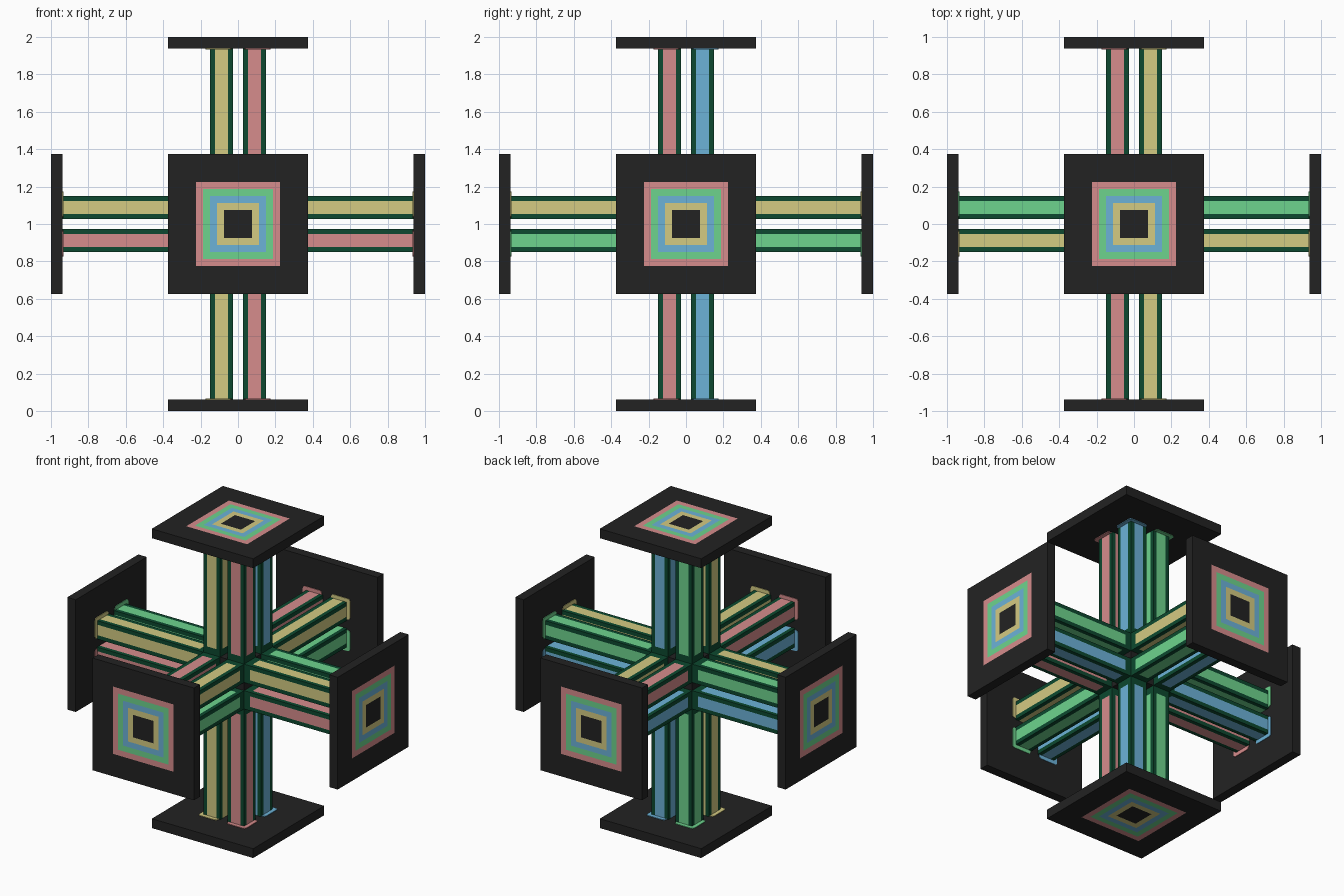
import bpy, bmesh
from mathutils import Vector, Matrix

cube = bpy.data.objects.get("Cube")
if cube:
    bpy.data.objects.remove(cube, do_unlink=True)


def material(name, srgb):
    lin = [((c + 0.055) / 1.055) ** 2.4 if c > 0.04045 else c / 12.92 for c in srgb]
    m = bpy.data.materials.new(name)
    m.use_nodes = True
    m.diffuse_color = (*lin, 1)
    bsdf = next(n for n in m.node_tree.nodes if n.type == 'BSDF_PRINCIPLED')
    bsdf.inputs["Base Color"].default_value = (*lin, 1)
    return m


BLACK = material("black", (0.135, 0.135, 0.135))
EDGE = material("dark green", (0.05, 0.285, 0.185))
RED = material("soft red", (0.84, 0.55, 0.55))
YELLOW = material("sand yellow", (0.83, 0.795, 0.51))
GREEN = material("mint green", (0.43, 0.83, 0.555))
BLUE = material("sky blue", (0.425, 0.70, 0.845))

CENTRE = Vector((0, 0, 1))
HALF = 0.375        # half width of an end plate
INNER = 0.9375      # inner face of an end plate
BEAM = (0.027, 0.15)  # inner and outer side of a beam, from the axis
MID = sum(BEAM) / 2
STRIPE = 0.035      # half width of a coloured stripe
HUB = 0.15


def box(lo, hi):
    """Axis-aligned box as a bmesh, around the model's centre."""
    a, b = Vector(map(min, lo, hi)), Vector(map(max, lo, hi))
    bm = bmesh.new()
    bmesh.ops.create_cube(bm, size=1, matrix=Matrix.LocRotScale((a + b) / 2, None, b - a))
    return bm


def finish(bm, name, mats):
    bm.normal_update()
    me = bpy.data.meshes.new(name)
    bm.to_mesh(me)
    bm.free()
    for m in mats:
        me.materials.append(m)
    ob = bpy.data.objects.new(name, me)
    ob.location = CENTRE
    bpy.context.collection.objects.link(ob)
    return ob


def place(axis, along, u, v):
    """Point from the position along an axis and on the two other axes."""
    p = [u, v]
    p.insert(axis, along)
    return Vector(p)


def end_plate(name, axis, s):
    bm = box(place(axis, s * INNER, -HALF, -HALF), place(axis, s, HALF, HALF))
    bm.normal_update()
    face = max(bm.faces, key=lambda f: f.normal[axis] * s)
    # concentric painted squares
    for width, index in ((0.15, 1), (0.0375, 2), (0.0375, 3), (0.0375, 4), (0.0375, 0)):
        bmesh.ops.inset_region(bm, faces=[face], thickness=width, use_even_offset=True)
        face.material_index = index
    finish(bm, name, [BLACK, RED, GREEN, BLUE, YELLOW])


def beam(name, axis, s, su, sv, mat):
    lo, hi = BEAM
    bm = box(place(axis, s * HUB, su * lo, sv * lo), place(axis, s * INNER, su * hi, sv * hi))
    mid = place(axis, 0, su * MID, sv * MID)
    sides = [i for i in range(3) if i != axis]
    # cut the stripe borders
    cuts = [(i, mid[i] + d) for i in sides for d in (-STRIPE, STRIPE)] + [(axis, s * 0.195)]
    for i, pos in cuts:
        n = Vector((0, 0, 0))
        n[i] = 1
        bmesh.ops.bisect_plane(bm, geom=bm.verts[:] + bm.edges[:] + bm.faces[:],
                               plane_co=n * pos, plane_no=n)
    for f in bm.faces:
        c = f.calc_center_median()
        if s * c[axis] > 0.195 and any(abs(c[i] - mid[i]) < STRIPE for i in sides):
            f.material_index = 1
    finish(bm, name, [EDGE, mat])


def foot(name, axis, s, su, sv, mat):
    """Thin coloured pad where a beam meets its end plate."""
    bm = box(place(axis, s * (INNER - 0.004), su * 0.035, sv * 0.035),
             place(axis, s * (INNER + 0.002), su * 0.175, sv * 0.175))
    edges = [e for e in bm.edges
             if abs((e.verts[0].co - e.verts[1].co).normalized()[axis]) > 0.9]
    bmesh.ops.bevel(bm, geom=edges, offset=0.016, segments=2, profile=0.5, affect='EDGES')
    finish(bm, name, [mat])


# Beam colours by the signs on the two other axes
COLOURS = [
    {(-1, 1): YELLOW, (-1, -1): RED, (1, 1): GREEN, (1, -1): BLUE},   # x arms
    {(1, 1): YELLOW, (1, -1): GREEN, (-1, 1): RED, (-1, -1): BLUE},   # y arms
    {(-1, -1): YELLOW, (1, -1): RED, (1, 1): BLUE, (-1, 1): GREEN},   # z arms
]
NAMES = {(0, 1): "left", (0, -1): "right", (1, 1): "back",
         (1, -1): "front", (2, 1): "top", (2, -1): "bottom"}

# Six arms, each four beams and an end plate
for (axis, s), side in NAMES.items():
    end_plate(side + "_plate", axis, s)
    for k, ((su, sv), mat) in enumerate(COLOURS[axis].items(), 1):
        beam(f"{side}_beam_{k}", axis, s, su, sv, mat)
        foot(f"{side}_beam_foot_{k}", axis, s, su, sv, mat)

# Central hub
finish(box((-HUB,) * 3, (HUB,) * 3), "hub", [BLACK])
